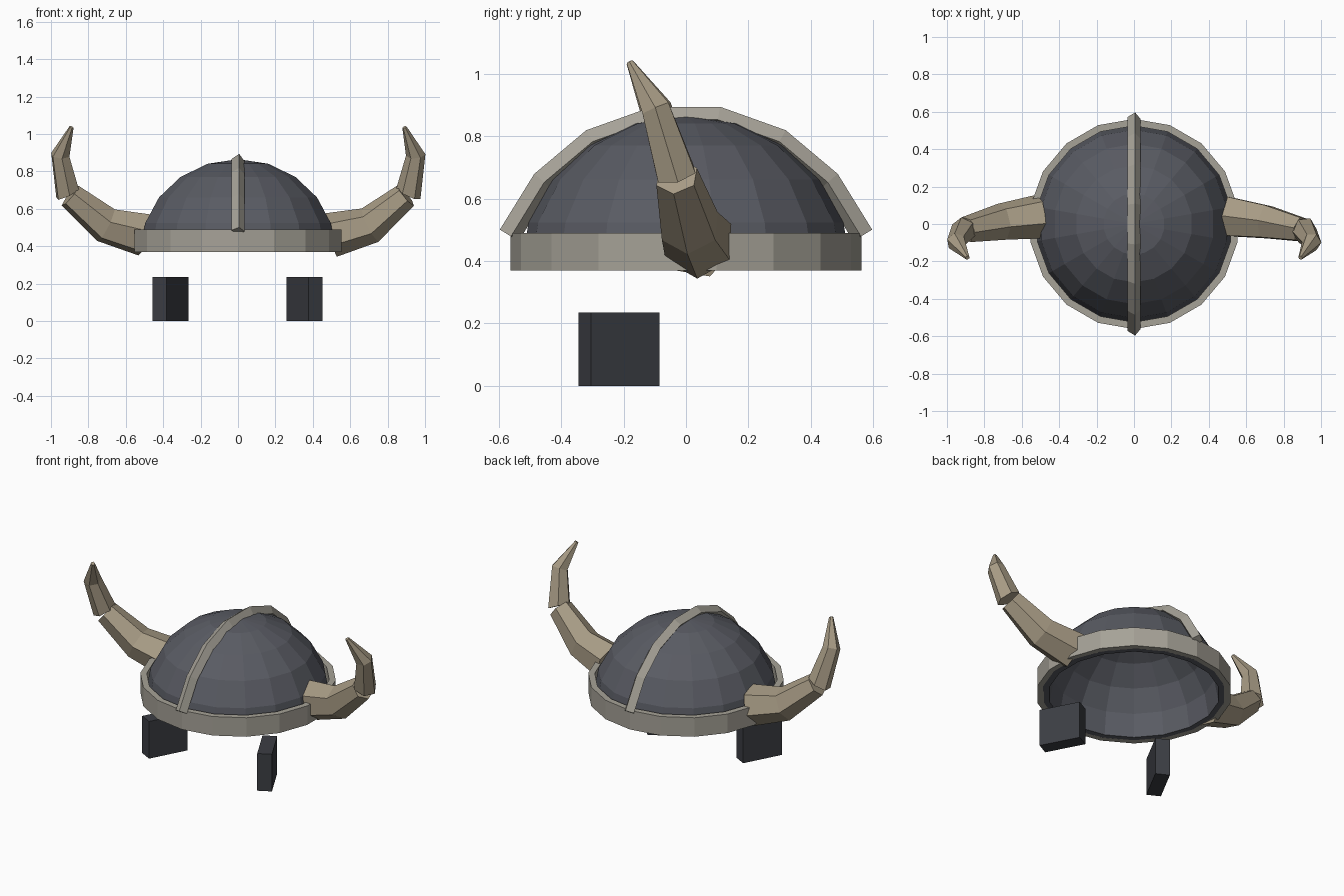
import bpy, bmesh, math
from mathutils import Vector

if "Cube" in bpy.data.objects:
    bpy.data.objects.remove(bpy.data.objects["Cube"])


def material(name, rgb):
    m = bpy.data.materials.new(name)
    m.diffuse_color = (*rgb, 1)
    m.use_nodes = True
    m.node_tree.nodes["Principled BSDF"].inputs["Base Color"].default_value = m.diffuse_color
    return m


STEEL = material("dark_steel", (0.10, 0.105, 0.125))
TRIM = material("pale_metal", (0.38, 0.36, 0.31))
HORN = material("horn", (0.39, 0.33, 0.235))
LEATHER = material("dark_leather", (0.045, 0.048, 0.057))


def finish(name, bm, mat):
    bmesh.ops.recalc_face_normals(bm, faces=bm.faces)
    me = bpy.data.meshes.new(name)
    bm.to_mesh(me)
    bm.free()
    me.materials.append(mat)
    ob = bpy.data.objects.new(name, me)
    bpy.context.collection.objects.link(ob)
    return ob


def lathe(name, profile, mat, closed, segments=18):
    """Spin (radius, z) points about z, with a vertex on the y axis."""
    bm = bmesh.new()
    vs = [bm.verts.new((0, r, z)) for r, z in profile]
    pairs = list(zip(vs, vs[1:])) + ([(vs[-1], vs[0])] if closed else [])
    es = [bm.edges.new(p) for p in pairs]
    bmesh.ops.spin(bm, geom=vs + es, cent=(0, 0, 0), axis=(0, 0, 1),
                   angle=math.tau, steps=segments)
    bmesh.ops.remove_doubles(bm, verts=bm.verts, dist=1e-4)
    return finish(name, bm, mat)


def tube(name, path, radii, sides, up, twist, mat, mirror=1, start=None):
    """Sweep a polygon along a path, with capped ends; start sets the first cut's direction."""
    bm = bmesh.new()
    pts = [Vector(p) for p in path]
    rings = []
    for i, (p, r) in enumerate(zip(pts, radii)):
        a = (p - pts[i - 1]).normalized() if i else Vector()
        b = (pts[i + 1] - p).normalized() if i < len(pts) - 1 else Vector()
        t = (a + b).normalized()
        if start and not i:
            t = Vector(start).normalized()
        side = t.cross(Vector(up)).normalized()
        top = side.cross(t)
        ring = []
        for k in range(sides):
            ang = twist + math.tau * k / sides
            v = p + r * (top * math.cos(ang) + side * math.sin(ang))
            ring.append(bm.verts.new((v.x * mirror, v.y, v.z)))
        rings.append(ring)
    for r0, r1 in zip(rings, rings[1:]):
        for k in range(sides):
            n = (k + 1) % sides
            bm.faces.new((r0[k], r0[n], r1[n], r1[k]))
    bm.faces.new(rings[0])
    bm.faces.new(rings[-1])
    return finish(name, bm, mat)


# Hollow dome with some thickness
def arc(r, h, angles):
    return [(r * math.cos(math.radians(a)), 0.37 + h * math.sin(math.radians(a)))
            for a in angles]


lathe("dome", arc(0.53, 0.495, range(90, -1, -18)) + arc(0.492, 0.457, range(0, 91, 18)),
      STEEL, False)

# Rim band
lathe("rim_band", [(0.525, 0.37), (0.562, 0.37), (0.562, 0.49), (0.525, 0.49)], TRIM, True)

# Crest strip from front to back
half = [(0.566, 0.482), (0.459, 0.656), (0.302, 0.788), (0.103, 0.859)]
crest = [(0, -y, z) for y, z in half] + [(0, y, z) for y, z in reversed(half)]
tube("crest", crest, [0.036] * 8, 4, (0, 0, 1), math.radians(10), TRIM)

# Horns and cheek guards on both sides
for s, label, twist in ((1, "right", 0), (-1, "left", math.radians(20))):
    tube(f"horn_base_{label}",
         [(0.50, 0.04, 0.46), (0.705, 0.012, 0.512), (0.897, -0.03, 0.67)],
         [0.12, 0.10, 0.071], 6, (0, 0, 1), twist, HORN, s)
    tube(f"horn_tip_{label}",
         [(0.911, -0.033, 0.681), (0.95, -0.097, 0.888), (0.89, -0.18, 1.036)],
         [0.071, 0.052, 0.012], 6, (1, 0, 0), twist, HORN, s, (0.42, -0.22, 0.87))

    bm = bmesh.new()
    bmesh.ops.create_cube(bm, size=1)
    guard = finish(f"cheek_guard_{label}", bm, LEATHER)
    guard.scale = (0.085, 0.248, 0.235)
    guard.location = (0.355 * s - (0.006 if s < 0 else 0), -0.215, 0.1175)
    guard.rotation_euler = (0, 0, math.radians(28) * s)
